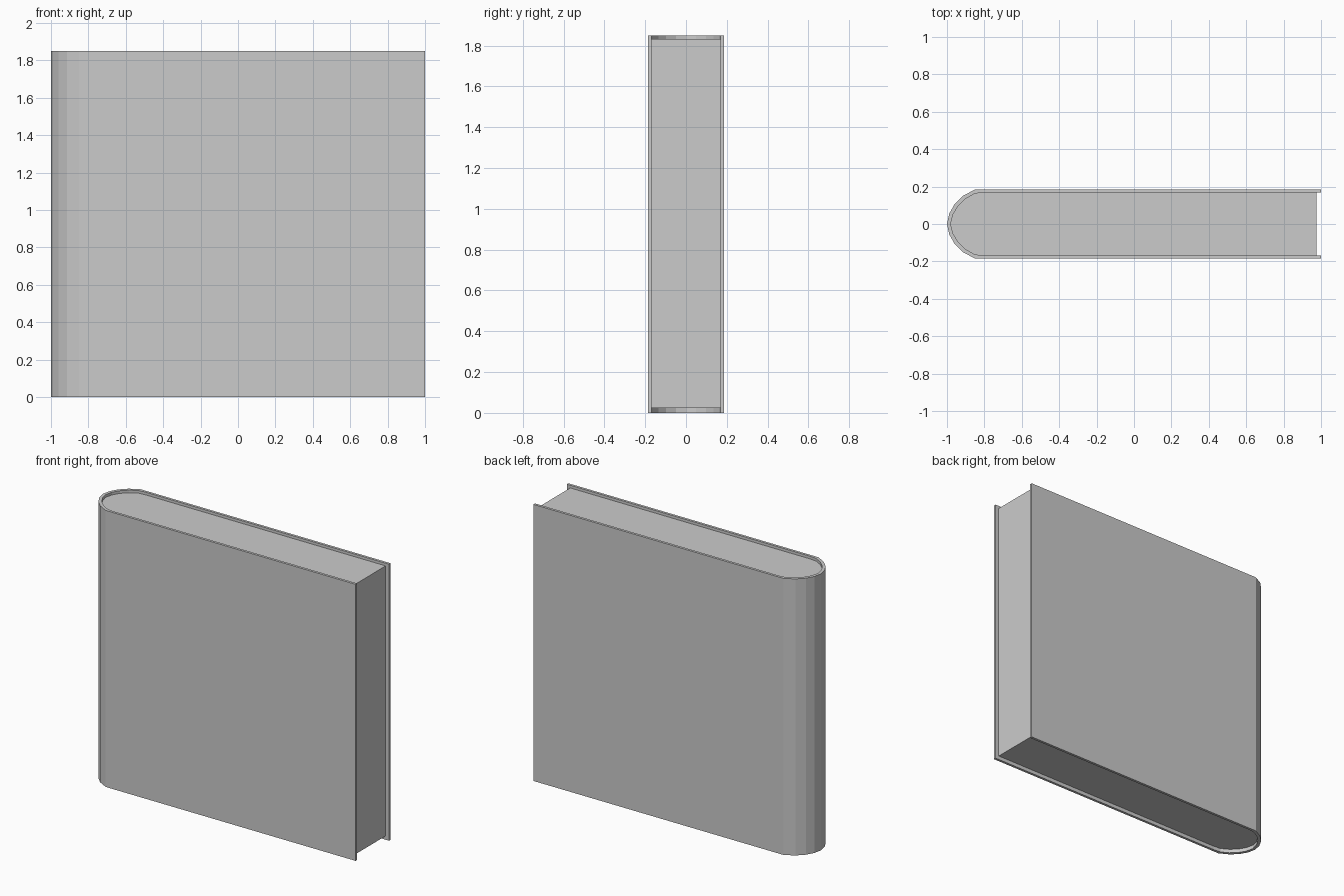
import bpy, bmesh

if "Cube" in bpy.data.objects:
    bpy.data.objects.remove(bpy.data.objects["Cube"])

HEIGHT = 1.85
# half outlines (x, y) running from the spine apex to the fore edge
OUTER = [(-1, 0), (-0.988, 0.055), (-0.96, 0.105), (-0.915, 0.15), (-0.85, 0.185), (-0.80, 0.185), (1, 0.185)]
INNER = [(-0.98, 0), (-0.968, 0.05), (-0.94, 0.097), (-0.90, 0.135), (-0.85, 0.163), (-0.80, 0.168), (1, 0.168)]


def full(half):
    """Mirror a half outline across y = 0."""
    return [(x, -y) for x, y in reversed(half[1:])] + half


def prism(name, faces, z0, z1):
    """Extrude flat outline faces upward into a solid."""
    bm = bmesh.new()
    for pts in faces:
        bm.faces.new([bm.verts.new((x, y, z0)) for x, y in pts])
    bmesh.ops.remove_doubles(bm, verts=bm.verts[:], dist=1e-5)
    bottom = bm.faces[:]
    ext = bmesh.ops.extrude_face_region(bm, geom=bottom, use_keep_orig=True)
    top = [v for v in ext["geom"] if isinstance(v, bmesh.types.BMVert)]
    bmesh.ops.translate(bm, verts=top, vec=(0, 0, z1 - z0))
    bmesh.ops.recalc_face_normals(bm, faces=bm.faces[:])
    mesh = bpy.data.meshes.new(name)
    bm.to_mesh(mesh)
    bm.free()
    obj = bpy.data.objects.new(name, mesh)
    bpy.context.collection.objects.link(obj)
    return obj


# Cover: two boards and a rounded spine as one wrapped strip
o, i = full(OUTER), full(INNER)
strip = [[o[k], o[k + 1], i[k + 1], i[k]] for k in range(len(o) - 1)]
prism("cover", strip, 0, HEIGHT)

# Page block: fills the cover, slightly recessed on the three open edges
pages = full(INNER[:-1] + [(0.975, 0.168)])
prism("page_block", [pages], 0.025, HEIGHT - 0.018)
